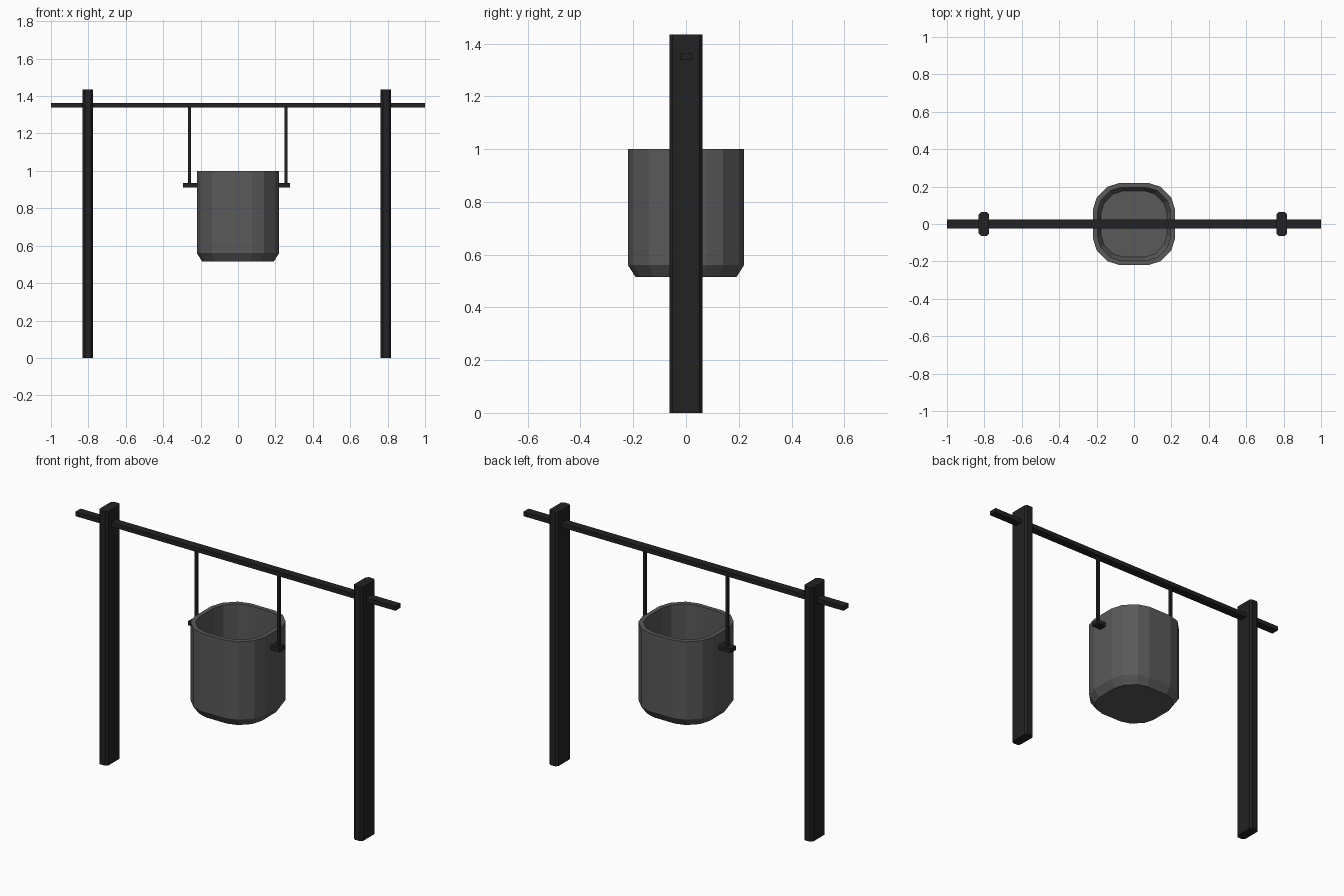
import bpy, bmesh

cube = bpy.data.objects.get("Cube")
if cube:
    bpy.data.objects.remove(cube, do_unlink=True)


def material(name, value):
    m = bpy.data.materials.new(name)
    m.use_nodes = True
    colour = (value, value, value, 1)
    m.diffuse_color = colour
    m.node_tree.nodes["Principled BSDF"].inputs["Base Color"].default_value = colour
    return m


black = material("black iron", 0.016)
grey = material("grey metal", 0.1)


def finish(name, bm, mat):
    bmesh.ops.recalc_face_normals(bm, faces=bm.faces)
    mesh = bpy.data.meshes.new(name)
    bm.to_mesh(mesh)
    bm.free()
    mesh.materials.append(mat)
    obj = bpy.data.objects.new(name, mesh)
    bpy.context.collection.objects.link(obj)
    return obj


def outline(corner):
    """Mirror one quarter of a cross-section into a closed loop."""
    back = corner[::-1]
    return (corner + [(-x, y) for x, y in back]
            + [(-x, -y) for x, y in corner] + [(x, -y) for x, y in back])


def loft(name, section, levels, mat, x=0):
    """Skin scaled copies of a section, given (scale, z) levels, and cap both ends."""
    bm = bmesh.new()
    rings = [[bm.verts.new((x + px * s, py * s, z)) for px, py in section]
             for s, z in levels]
    n = len(section)
    for a, b in zip(rings, rings[1:]):
        for i in range(n):
            j = (i + 1) % n
            bm.faces.new((a[i], a[j], b[j], b[i]))
    bm.faces.new(rings[0][::-1])
    bm.faces.new(rings[-1])
    return finish(name, bm, mat)


def box(name, x0, x1, half_y, z0, z1, mat):
    return loft(name, [(x1, half_y), (x0, half_y), (x0, -half_y), (x1, -half_y)],
                [(1, z0), (1, z1)], mat)


# Chamfered posts
post = outline([(0.028, 0.051), (0.016, 0.063)])
loft("right_post", post, [(1, 0), (1, 1.435)], black, -0.803)
loft("left_post", post, [(1, 0), (1, 1.435)], black, 0.79)

# Crossbar
box("crossbar", -1, 1, 0.023, 1.338, 1.363, black)

# Hanging rods and the lugs that carry the pot
for side, x, inner, outer in (("right", -0.259, -0.212, -0.295),
                              ("left", 0.256, 0.212, 0.277)):
    box(side + "_hanger", x - 0.008, x + 0.008, 0.008, 0.92, 1.345, black)
    box(side + "_lug", min(inner, outer), max(inner, outer), 0.023, 0.91, 0.934, black)

# Pot: outer base, wall, rim, inner wall and floor
pot = outline([(0.22, 0.075), (0.2, 0.14), (0.14, 0.2), (0.075, 0.22)])
loft("pot", pot, [(0.87, 0.515), (1, 0.56), (1, 1), (0.89, 1),
                  (0.89, 0.58), (0.8, 0.54)], grey)
